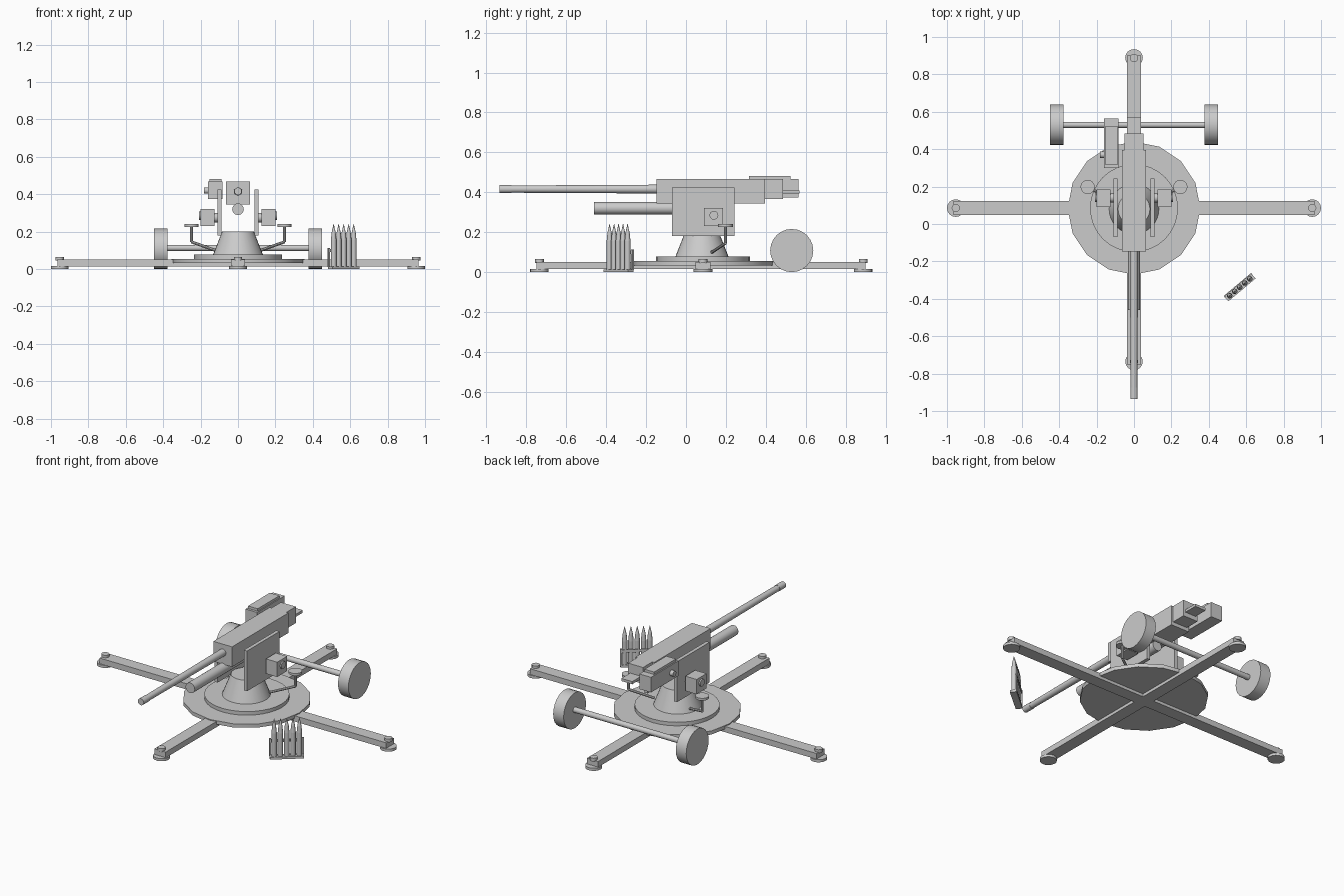
import bpy
import math
from mathutils import Vector, Matrix

old = bpy.data.objects.get("Cube")
if old:
    bpy.data.objects.remove(old, do_unlink=True)

grey = bpy.data.materials.new("plain_grey")
grey.use_nodes = True
GREY = (0.6, 0.6, 0.6, 1)
grey.diffuse_color = GREY
grey.node_tree.nodes["Principled BSDF"].inputs["Base Color"].default_value = GREY

CY = 0.085  # centre of the cross base along y


def finish(name):
    ob = bpy.context.object
    ob.name = name
    ob.data.materials.append(grey)
    bpy.ops.object.transform_apply(location=False, rotation=True, scale=True)
    bpy.ops.object.shade_smooth_by_angle(angle=math.radians(35))
    return ob


def box(name, x, y, z):
    """Box from (min, max) ranges."""
    bpy.ops.mesh.primitive_cube_add(size=1, location=[sum(r) / 2 for r in (x, y, z)])
    bpy.context.object.scale = [r[1] - r[0] for r in (x, y, z)]
    return finish(name)


def rod(name, a, b, r1, r2=None, sides=16):
    """Cylinder or cone between two points."""
    a, b = Vector(a), Vector(b)
    d = b - a
    bpy.ops.mesh.primitive_cone_add(vertices=sides, radius1=r1, radius2=r1 if r2 is None else r2,
                                    depth=d.length, location=(a + b) / 2,
                                    rotation=d.to_track_quat('Z', 'Y').to_euler())
    return finish(name)


# Cross-shaped ground platform
box("side_outriggers", (-0.965, 0.965), (CY - 0.038, CY + 0.038), (0.015, 0.05))
box("long_outriggers", (-0.038, 0.038), (-0.75, 0.9), (0.015, 0.05))
for name, x, y in (("left", 0.953, CY), ("right", -0.953, CY),
                   ("front", 0, -0.735), ("rear", 0, 0.888)):
    rod(name + "_foot_pad", (x, y, 0), (x, y, 0.016), 0.047)
    rod(name + "_foot_stud", (x, y, 0.045), (x, y, 0.065), 0.022, sides=12)

# Turntable and pedestal
rod("base_disc", (0, CY, 0.033), (0, CY, 0.055), 0.355)
rod("turntable", (0, CY, 0.054), (0, CY, 0.077), 0.235, sides=32)
rod("pedestal", (0, CY - 0.005, 0.075), (0, CY - 0.005, 0.2), 0.134, 0.085, sides=32)

# Gun body
box("receiver", (-0.063, 0.063), (-0.147, 0.395), (0.345, 0.467))
box("breech", (-0.05, 0.05), (0.39, 0.485), (0.367, 0.467))
box("loading_tray", (-0.037, 0.037), (0.48, 0.57), (0.394, 0.41))
rod("barrel", (0, -0.14, 0.416), (0, -0.88, 0.416), 0.022, 0.018, sides=20)
rod("muzzle", (0, -0.875, 0.416), (0, -0.935, 0.416), 0.02, sides=20)
rod("recoil_cylinder", (0, 0.2, 0.32), (0, -0.46, 0.32), 0.031, sides=20)

# Sighting box beside the breech
box("sight_box", (-0.16, -0.082), (0.3, 0.565), (0.375, 0.467))
box("sight_cover", (-0.153, -0.088), (0.315, 0.525), (0.465, 0.482))
rod("sight_knob", (-0.155, 0.37, 0.42), (-0.182, 0.37, 0.42), 0.017)

# Mirrored crew stations, cradle plates and wheels
for side, s in (("left", 1), ("right", -1)):
    box(side + "_cradle_plate", (s * 0.099 - 0.011, s * 0.099 + 0.011), (-0.07, 0.243), (0.18, 0.425))
    box(side + "_control_box", (s * 0.163 - 0.038, s * 0.163 + 0.038), (0.09, 0.185), (0.23, 0.32))
    rod(side + "_control_mount", (s * 0.1, 0.14, 0.275), (s * 0.13, 0.14, 0.275), 0.025)
    rod(side + "_control_knob", (s * 0.2, 0.14, 0.285), (s * 0.209, 0.14, 0.285), 0.022)
    rod(side + "_seat", (s * 0.248, 0.198, 0.226), (s * 0.248, 0.198, 0.24), 0.038)
    path = [(s * 0.248, 0.198, 0.23), (s * 0.248, 0.198, 0.145), (s * 0.12, 0.13, 0.1)]
    for i in range(2):
        rod(side + "_seat_strut", path[i], path[i + 1], 0.008, sides=8)
    rod(side + "_wheel", (s * 0.378, 0.53, 0.108), (s * 0.448, 0.53, 0.108), 0.108, sides=24)
rod("axle", (-0.4, 0.53, 0.113), (0.4, 0.53, 0.113), 0.0165)

# Shell rack, built along x and then turned into place
rack = [box("rack_base", (-0.095, 0.095), (-0.019, 0.019), (0, 0.014)),
        box("rack_rail", (-0.095, 0.095), (0.014, 0.019), (0.09, 0.108))]
for s in (-1, 1):
    rack.append(box("rack_post", (s * 0.091 - 0.005, s * 0.091 + 0.005), (0.01, 0.019), (0.01, 0.113)))
for i in range(-2, 3):
    x = i * 0.035
    for z0, z1, r1, r2 in ((0.012, 0.155, 0.015, 0.015), (0.155, 0.195, 0.015, 0.011),
                           (0.195, 0.24, 0.011, 0.001)):
        rack.append(rod("shell", (x, 0, z0), (x, 0, z1), r1, r2, sides=12))
turn = Matrix.Translation((0.565, -0.338, 0)) @ Matrix.Rotation(math.radians(40), 4, 'Z')
for ob in rack:
    ob.matrix_world = turn @ Matrix.Translation(ob.location)
